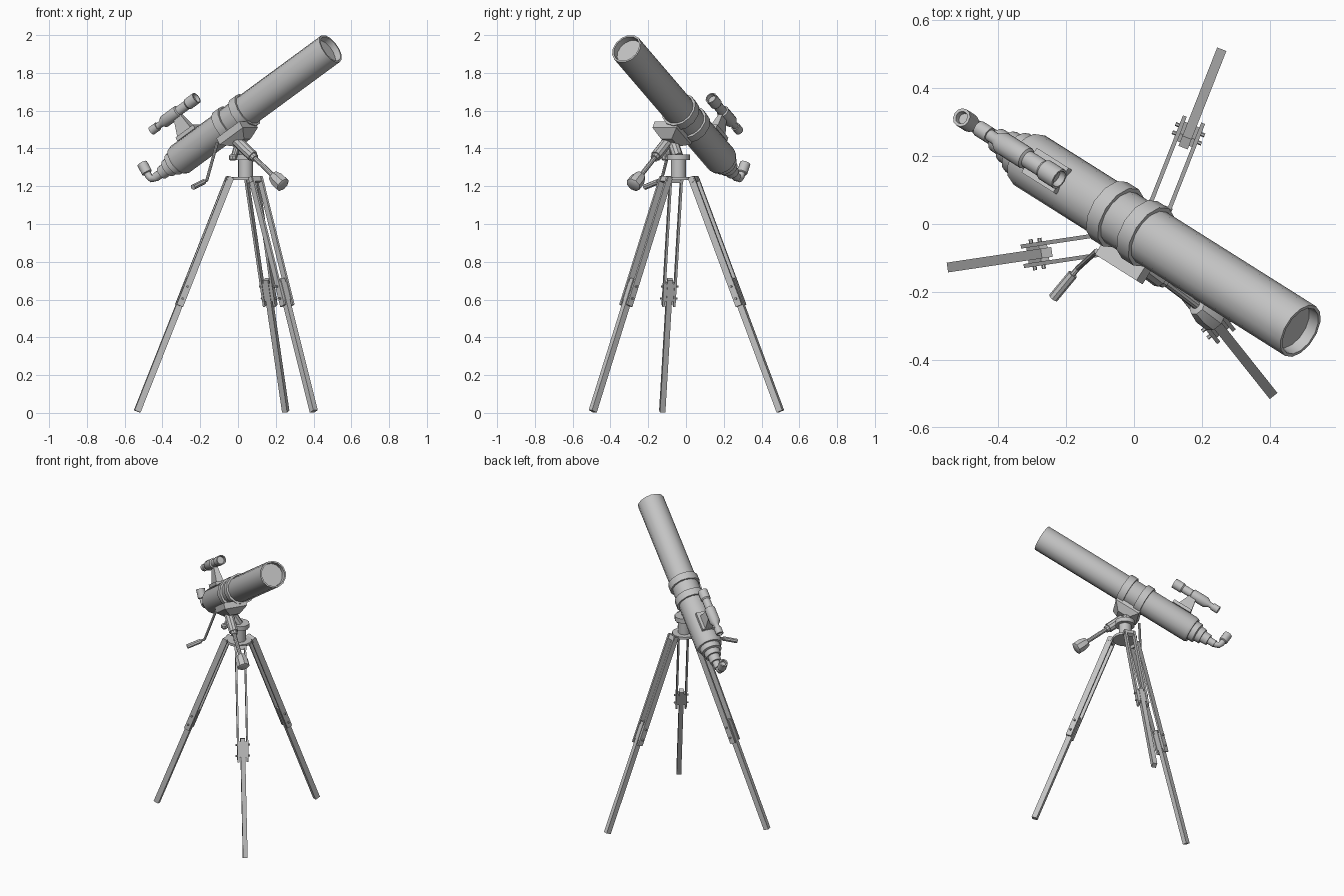
import bpy, bmesh
from math import radians, cos, sin, tau
from mathutils import Vector, Matrix

if "Cube" in bpy.data.objects:
    bpy.data.objects.remove(bpy.data.objects["Cube"])

GREY = (0.55, 0.55, 0.55, 1)
mat = bpy.data.materials.new("plain grey")
mat.use_nodes = True
mat.diffuse_color = GREY
mat.node_tree.nodes["Principled BSDF"].inputs["Base Color"].default_value = GREY

UP = Vector((0, 0, 1))


def finish(name, bm):
    bmesh.ops.recalc_face_normals(bm, faces=bm.faces)
    me = bpy.data.meshes.new(name)
    bm.to_mesh(me)
    bm.free()
    me.materials.append(mat)
    me.shade_smooth()
    me.set_sharp_from_angle(angle=radians(35))
    ob = bpy.data.objects.new(name, me)
    bpy.context.collection.objects.link(ob)
    return ob


def lathe(name, origin, axis, profile, segs=12):
    """Turn (distance, radius) pairs about an axis; ends are capped."""
    axis = axis.normalized()
    a = axis.cross(UP)
    a = a.normalized() if a.length > 0.01 else Vector((1, 0, 0))
    b = a.cross(axis)
    bm = bmesh.new()
    rings = []
    for t, r in profile:
        rings.append([bm.verts.new(origin + axis * t + (a * cos(tau * i / segs) + b * sin(tau * i / segs)) * r)
                      for i in range(segs)])
    for p, q in zip(rings, rings[1:]):
        for i in range(segs):
            j = (i + 1) % segs
            bm.faces.new((p[i], p[j], q[j], q[i]))
    bm.faces.new(rings[0])
    bm.faces.new(rings[-1])
    return finish(name, bm)


def rod(name, p, q, r, segs=10):
    p, q = Vector(p), Vector(q)
    return lathe(name, p, q - p, [(0, r), ((q - p).length, r)], segs)


def box(name, centre, axes, size, taper=1.0):
    """Box along three axes; taper scales its lower (-third axis) end."""
    bm = bmesh.new()
    bmesh.ops.create_cube(bm, size=1)
    for v in bm.verts:
        k = taper if v.co.z < 0 else 1
        x, y, z = v.co.x * size[0] * k, v.co.y * size[1] * k, v.co.z * size[2]
        v.co = centre + axes[0] * x + axes[1] * y + axes[2] * z
    return finish(name, bm)


# Optical frame: d points to the sky, u is up across the tube, s is sideways
FRONT = Vector((0.49, -0.315, 1.928))
d = Vector((1, -0.63, 0.735)).normalized()
s = UP.cross(d).normalized()
u = d.cross(s)


def at(t, h=0.0, w=0.0):
    return FRONT - d * t + u * h + s * w


# Main tube with recessed lens and stepped focuser
lathe("main_tube", FRONT, -d, [
    (0.035, 0.074), (0, 0.076), (0, 0.086), (1.11, 0.086), (1.125, 0.08),
    (1.125, 0.066), (1.16, 0.066), (1.165, 0.052), (1.2, 0.05), (1.2, 0.038),
    (1.245, 0.036), (1.245, 0.024), (1.29, 0.024)], 14)
for name, t in (("front_ring", 0.635), ("rear_ring", 0.76)):
    lathe(name, at(t - 0.024), -d, [(0, 0.088), (0, 0.099), (0.048, 0.099), (0.048, 0.088)], 12)

# Elbow and eyepiece
cu = bpy.data.curves.new("eyepiece_elbow", "CURVE")
cu.dimensions = "3D"
cu.bevel_depth = 0.02
cu.bevel_resolution = 2
cu.use_fill_caps = True
cu.materials.append(mat)
sp = cu.splines.new("POLY")
path = [at(1.27), at(1.295), at(1.315, 0.008), at(1.322, 0.025), at(1.322, 0.055)]
sp.points.add(len(path) - 1)
for point, co in zip(sp.points, path):
    point.co = (*co, 1)
sp.use_smooth = True
bpy.context.collection.objects.link(bpy.data.objects.new("eyepiece_elbow", cu))
lathe("eyepiece", at(1.322, 0.045), u,
      [(0, 0.022), (0.004, 0.028), (0.062, 0.028), (0.062, 0.019), (0.045, 0.017)])

# Finder scope and its bracket
lathe("finder_scope", at(0.85, 0.222), -d, [
    (0.02, 0.024), (0, 0.026), (0, 0.032), (0.06, 0.032), (0.068, 0.026),
    (0.13, 0.026), (0.135, 0.034), (0.235, 0.034), (0.26, 0.018), (0.285, 0.018),
    (0.285, 0.024), (0.33, 0.024), (0.33, 0.015), (0.32, 0.014)])
box("finder_plate", at(0.985, 0.088), (d, s, u), (0.13, 0.085, 0.022))
box("finder_pedestal", at(1.0, 0.145), (d, s, -u), (0.1, 0.05, 0.1), 0.5)

# Saddle block under the rings
saddle = Vector((-0.005, -0.07, 1.482))
box("saddle_plate", saddle, (d, s, u), (0.17, 0.15, 0.04))
box("saddle_underside", saddle - u * 0.04, (d, s, u), (0.17, 0.15, 0.04), 0.45)

# Counterweight arm
arm = Vector((-0.03, -0.077, 1.463))
weight = Vector((0.215, -0.262, 1.228))
axis = weight - arm
reach = axis.length
lathe("counterweight_arm", arm, axis, [
    (0, 0.03), (0.17, 0.03), (0.17, 0.022), (0.19, 0.022), (0.19, 0.013), (reach, 0.013)], 10)
lathe("counterweight", weight, axis, [
    (-0.05, 0.016), (-0.045, 0.03), (-0.01, 0.041), (0.035, 0.041), (0.042, 0.03)], 8)

# Mount head and pier
hub = Vector((0.04, -0.04, 0))
lathe("pier", hub, UP, [
    (1.234, 0.078), (1.25, 0.078), (1.25, 0.04), (1.338, 0.04),
    (1.338, 0.062), (1.368, 0.062)], 14)
rod("mount_neck", (0.035, -0.045, 1.36), (-0.01, -0.075, 1.45), 0.03)
rod("polar_shaft", (-0.025, -0.1, 1.345), (0.0, -0.085, 1.43), 0.017)
lathe("lock_knob", Vector((-0.028, -0.11, 1.335)), UP, [(0, 0.012), (0.008, 0.02), (0.026, 0.02), (0.034, 0.012)], 8)

# Slow-motion control handle
elbow, grip_end = (-0.165, -0.13, 1.232), (-0.238, -0.218, 1.195)
rod("control_rod", (-0.11, -0.08, 1.43), elbow, 0.008, 8)
rod("control_rod_end", elbow, (-0.185, -0.154, 1.222), 0.008, 8)
rod("control_grip", (-0.18, -0.148, 1.224), grip_end, 0.015, 8)

# Three tripod legs
for name, angle in (("right", 188.5), ("back", 68.5), ("left", 308.5)):
    out = Vector((cos(radians(angle)), sin(radians(angle)), 0))
    side = UP.cross(out)
    top = hub + out * 0.085 + UP * 1.245
    foot = hub + out * 0.58 + UP * 0.008
    along = (foot - top).normalized()
    length = (foot - top).length
    axes = (side, along.cross(side), along)

    def leg_bar(part, start, end, width, depth, offset=0.0):
        box(f"{name}_leg_{part}", top + along * (start + end) / 2 + side * offset,
            axes, (width, depth, end - start))

    leg_bar("lower", 0.58, length, 0.029, 0.034)
    leg_bar("clamp", 0.6, 0.7, 0.05, 0.026)
    leg_bar("hinge", -0.005, 0.025, 0.075, 0.026)
    for sign in (-1, 1):
        leg_bar("rail", 0, 0.73, 0.012, 0.036, sign * 0.029)
    for dist in (0.62, 0.69):
        mid = top + along * dist
        rod(f"{name}_leg_bolt", mid - side * 0.046, mid + side * 0.046, 0.006, 6)
